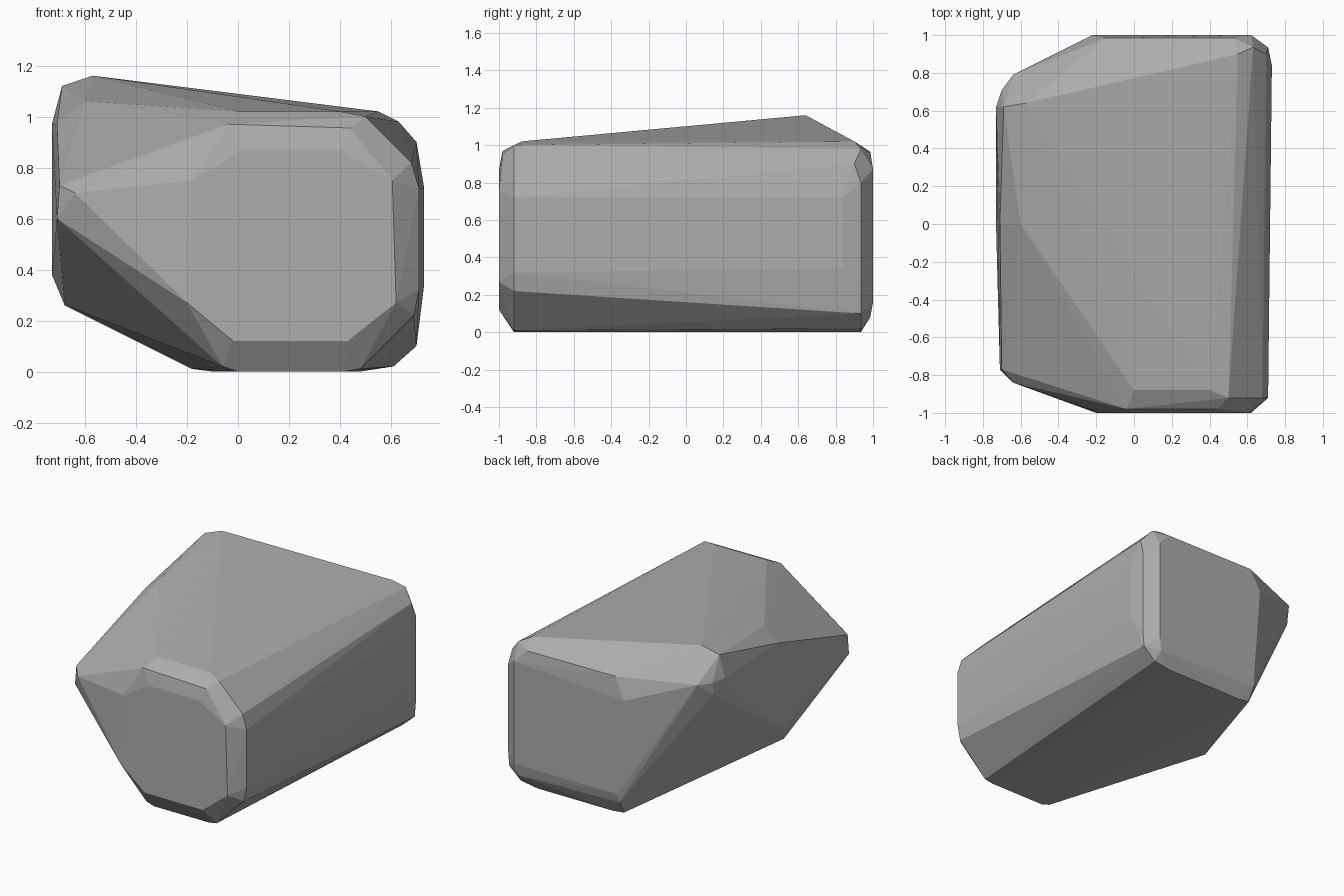
import bpy
import bmesh
import math

default_cube = bpy.data.objects.get("Cube")
if default_cube:
    bpy.data.objects.remove(default_cube, do_unlink=True)


def make_material(name, colour):
    material = bpy.data.materials.new(name)
    material.use_nodes = True
    material.diffuse_color = colour
    material.node_tree.nodes["Principled BSDF"].inputs["Base Color"].default_value = colour
    return material


def add_section(mesh, depth, outline):
    """Place the corners of one upright cross-section."""
    for across, height in outline:
        mesh.verts.new((across, depth, height))


def add_ridge(mesh, corners):
    """Place free corners that lie between the sections."""
    for corner in corners:
        mesh.verts.new(corner)


def hull_object(name, mesh, material):
    """Wrap all corners in flat facets and merge the nearly flat ones."""
    result = bmesh.ops.convex_hull(mesh, input=mesh.verts[:])
    unused = {item for key in ("geom_interior", "geom_unused")
              for item in result[key] if isinstance(item, bmesh.types.BMVert)}
    loose = [vert for vert in mesh.verts if vert in unused or not vert.link_faces]
    bmesh.ops.delete(mesh, geom=loose, context="VERTS")
    bmesh.ops.dissolve_limit(mesh, angle_limit=math.radians(1),
                             verts=mesh.verts[:], edges=mesh.edges[:])
    bmesh.ops.recalc_face_normals(mesh, faces=mesh.faces[:])
    for face in mesh.faces:
        face.smooth = False
    data = bpy.data.meshes.new(name)
    mesh.to_mesh(data)
    mesh.free()
    data.materials.append(material)
    obj = bpy.data.objects.new(name, data)
    bpy.context.collection.objects.link(obj)
    return obj


stone_grey = make_material("stone grey", (.42, .42, .42, 1))
rock = bmesh.new()

# Front end: flat face, upper lip, then the wider rim behind it
add_section(rock, -1, [(-.02, .12), (.43, .12), (.62, .27), (.605, .75),
                       (.4, .87), (.02, .87), (-.18, .75), (-.2, .27)])
add_section(rock, -.98, [(-.04, .97), (.44, .955)])
add_section(rock, -.92, [(.5, 1), (.68, .82), (.71, .72), (.71, .32), (.69, .22),
                         (.48, .01), (.42, 0), (0, 0), (-.06, .02)])
add_section(rock, -.88, [(0, 1.02), (.4, 1.02)])

# Back end: right flank, rim and flat face
add_section(rock, .84, [(.73, .72), (.73, .34)])
add_section(rock, .9, [(.55, 1.02), (.7, .9)])
add_section(rock, .935, [(.63, .98), (.71, .8), (.71, .22), (.7, .1), (.61, .02),
                         (.48, 0), (-.1, 0), (-.18, .01)])
add_section(rock, .985, [(.53, .96), (-.15, .965), (.6, .08), (-.18, .1)])
add_section(rock, 1, [(.62, .87), (.62, .16), (-.22, .82), (-.17, .16)])

# Left bulge: high back peak, sloping shoulder and lower keel
add_ridge(rock, [(-.57, .64, 1.16), (-.69, .62, 1.12), (-.73, .62, .97),
                 (-.7, .71, .96), (-.7, .7, .88), (-.64, .79, .96)])
add_ridge(rock, [(-.6, 0, 1.06), (-.71, 0, .97), (-.7, -.77, .73),
                 (-.71, -.77, .6), (-.64, -.84, .7)])
add_ridge(rock, [(-.73, -.02, .38), (-.68, -.1, .26)])

hull_object("faceted_boulder", rock, stone_grey)
